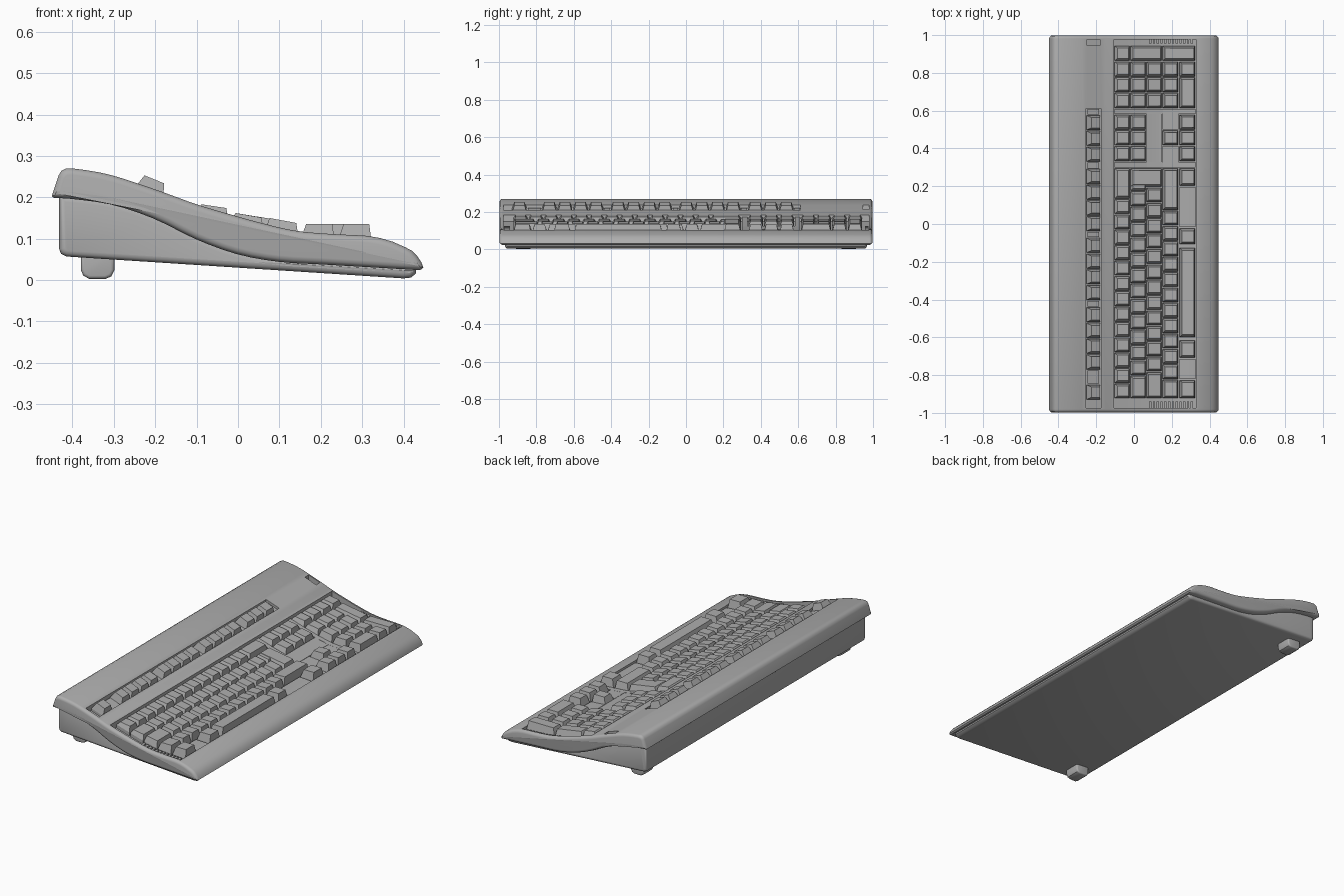
import bpy, bmesh, math

if "Cube" in bpy.data.objects:
    bpy.data.objects.remove(bpy.data.objects["Cube"])

mat = bpy.data.materials.new("warm_grey_plastic")
mat.diffuse_color = (0.42, 0.42, 0.42, 1)
mat.use_nodes = True
mat.node_tree.nodes["Principled BSDF"].inputs["Base Color"].default_value = mat.diffuse_color

TOP = [(-0.41, .271), (-.35, .263), (-.30, .252), (-.25, .236), (-.18, .212), (-.10, .183), (-.03, .162),
       (.06, .137), (.14, .119), (.23, .111), (.32, .106), (.37, .094), (.405, .079)]
LOW = [(-.45, .199), (-.40, .196), (-.30, .181), (-.20, .147), (-.10, .098), (0, .062), (.10, .044),
       (.20, .038), (.44, .024)]


def curve(pts, x):
    """Smooth height of a point list at x."""
    x = min(max(x, pts[0][0]), pts[-1][0])
    n = len(pts)
    i = next(k for k in range(n - 1) if x <= pts[k + 1][0])
    slope = lambda k: ((pts[min(k + 1, n - 1)][1] - pts[max(k - 1, 0)][1])
                       / (pts[min(k + 1, n - 1)][0] - pts[max(k - 1, 0)][0]))
    (xa, za), (xb, zb) = pts[i], pts[i + 1]
    h = xb - xa
    t = (x - xa) / h
    return (za * (2*t**3 - 3*t*t + 1) + zb * (3*t*t - 2*t**3)
            + h * slope(i) * (t**3 - 2*t*t + t) + h * slope(i + 1) * (t**3 - t*t))


def surf(x):
    return curve(TOP, x)


def span(a, b, n):
    return [a + (b - a) * i / n for i in range(n + 1)]


def finish(bm, name, smooth=False):
    bmesh.ops.recalc_face_normals(bm, faces=bm.faces)
    me = bpy.data.meshes.new(name)
    bm.to_mesh(me)
    bm.free()
    ob = bpy.data.objects.new(name, me)
    bpy.context.collection.objects.link(ob)
    me.materials.append(mat)
    if smooth:
        smooth_shade(ob)
    return ob


def smooth_shade(ob):
    bpy.ops.object.select_all(action='DESELECT')
    ob.select_set(True)
    bpy.context.view_layer.objects.active = ob
    bpy.ops.object.shade_smooth_by_angle(angle=math.radians(35))


def prism(bm, pts, y0, y1, bevel=0):
    """Extrude an x-z outline along y, optionally rounding both end rims."""
    a = [bm.verts.new((x, y0, z)) for x, z in pts]
    b = [bm.verts.new((x, y1, z)) for x, z in pts]
    n = len(pts)
    caps = [bm.faces.new(a), bm.faces.new(b[::-1])]
    for i in range(n):
        bm.faces.new((a[i], b[i], b[(i + 1) % n], a[(i + 1) % n]))
    if bevel:
        bmesh.ops.recalc_face_normals(bm, faces=bm.faces)
        rim = [e for f in caps for e in f.edges]
        bmesh.ops.bevel(bm, geom=rim, offset=bevel, segments=3, profile=.5,
                        affect='EDGES', clamp_overlap=False)


def band(x0, x1, lo, hi, n=10):
    """Outline between two height functions."""
    xs = span(x0, x1, n)
    return [(x, lo(x)) for x in xs] + [(x, hi(x)) for x in reversed(xs)]


# Upper shell: wavy profile with rounded nose and rear edge
bm = bmesh.new()
outline = [(x, curve(LOW, x)) for x in span(-.445, .44, 26)]
outline += [(.448, .030), (.443, .043), (.433, .058), (.42, .071)]
outline += [(x, surf(x)) for x in span(.405, -.40, 26)]
outline += [(-.415, .270), (-.427, .264), (-.434, .252), (-.450, .203)]
prism(bm, outline, -.997, .997, .016)
shell = finish(bm, "upper_shell")

# Recesses for the main keys, the function row and the small end slot
for name, x0, x1, y0, y1, depth in (("main_well_cutter", -.105, .327, -.975, .978, .035),
                                    ("function_well_cutter", -.255, -.175, -.975, .612, .03),
                                    ("end_slot_cutter", -.25, -.18, .945, .978, .03)):
    bm = bmesh.new()
    prism(bm, band(x0, x1, lambda x: surf(x) - depth, lambda x: .4), y0, y1)
    cutter = finish(bm, name)
    cutter.hide_render = True
    cutter.hide_viewport = True
    m = shell.modifiers.new(name, 'BOOLEAN')
    m.operation, m.solver, m.object = 'DIFFERENCE', 'EXACT', cutter
bpy.context.view_layer.update()
baked = bpy.data.meshes.new_from_object(shell.evaluated_get(bpy.context.evaluated_depsgraph_get()))
shell.modifiers.clear()
shell.data = baked
for c in [o for o in bpy.data.objects if o.name.endswith("cutter")]:
    bpy.data.objects.remove(c)
smooth_shade(shell)

# Lower case, sloping to the front
bm = bmesh.new()
case = [(-.432, .075), (-.428, .064), (-.415, .057), (.40, .004), (.418, .006), (.43, .016)]
case += [(x, curve(LOW, x) + .006) for x in span(.43, -.432, 24)]
prism(bm, case, -.967, .967, .014)
finish(bm, "lower_case", True)

# Rear feet with rounded bottoms
for s, side in ((-1, "left"), (1, "right")):
    bm = bmesh.new()
    foot = [(-.38, .07), (-.38, .025), (-.374, .011), (-.36, .003), (-.32, .003), (-.306, .009),
            (-.299, .023), (-.299, .07)]
    prism(bm, foot, s * .87 - .045, s * .87 + .045, .008)
    finish(bm, side + "_foot", True)

# Key rows: base x range, then the sloping top as (x, z) back and front
ROWS = [(-.102, -.024, -.088, .183, -.028, .174), (-.018, .061, -.006, .162, .057, .151),
        (.066, .146, .076, .150, .141, .138), (.152, .233, .165, .136, .228, .136),
        (.242, .323, .255, .136, .317, .136), (-.252, -.180, -.226, .253, -.179, .234)]


def key(bm, r0, r1, y0, y1, drop=0):
    """Tapered keycap covering rows r0 to r1 between y0 and y1."""
    x0, _, xa, za, _, _ = ROWS[r0]
    _, x1, _, _, xb, zb = ROWS[r1]
    y0, y1, c = y0 + .003, y1 - .003, .011
    base = [(x0, y0), (x1, y0), (x1, y1), (x0, y1)]
    lo = [bm.verts.new((x, y, surf(x) - .038)) for x, y in base]
    skirt = [bm.verts.new((x, y, surf(x) - .016)) for x, y in base]
    hi = [bm.verts.new((x, y, z - drop)) for x, y, z in
          ((xa, y0 + c, za), (xb, y0 + c, zb), (xb, y1 - c, zb), (xa, y1 - c, za))]
    bm.faces.new(lo[::-1])
    bm.faces.new(hi)
    for p, q in ((lo, skirt), (skirt, hi)):
        for i in range(4):
            j = (i + 1) % 4
            bm.faces.new((p[i], p[j], q[j], q[i]))


# Main typing block: key widths in units for each row
U, Y0 = .0814, -.925
LAYOUT = [[1] * 13 + [2], [1.5] + [1] * 12 + [1.5], [1.75] + [1] * 12, [1.25] + [1] * 11 + [2.75]]
bm = bmesh.new()
for r, widths in enumerate(LAYOUT):
    y = Y0
    for i, w in enumerate(widths):
        key(bm, r, r, y, y + w * U, .002 if (r, i) == (1, 13) else 0)
        y += w * U
key(bm, 1, 2, Y0 + 13.75 * U, Y0 + 15 * U)
for y0, y1 in ((-.925, -.825), (-.71, -.615), (-.60, -.125), (-.11, -.022), (.20, .296)):
    key(bm, 4, 4, y0, y1)
finish(bm, "typing_keys")

# Navigation and arrow keys
V, C0 = .0833, .331
bm = bmesh.new()
for r, cols in ((0, (0, 1, 2)), (1, (0, 1, 2)), (3, (1,)), (4, (0, 1, 2))):
    for c in cols:
        key(bm, r, r, C0 + c * V, C0 + (c + 1) * V)
finish(bm, "navigation_keys")

# Number pad with double-size keys
N0 = .612
bm = bmesh.new()
for c in range(3):
    for r in range(4):
        key(bm, r, r, N0 + c * V, N0 + (c + 1) * V)
key(bm, 4, 4, N0, N0 + 2 * V)
key(bm, 4, 4, N0 + 2 * V, N0 + 3 * V)
for r0, r1 in ((0, 0), (1, 2), (3, 4)):
    key(bm, r0, r1, N0 + 3 * V, N0 + 4 * V)
finish(bm, "number_pad_keys")

# Function row: one single key and four groups
bm = bmesh.new()
for start, count in ((-.932, 1), (-.772, 4), (-.405, 4), (-.040, 4), (.328, 3)):
    for i in range(count):
        key(bm, 5, 5, start + i * V, start + (i + 1) * V)
finish(bm, "function_keys")

# Filler plates between the key groups, following the shell
bm = bmesh.new()
for x0, x1, y0, y1 in ((.066, .148, .30, .608), (.150, .235, .30, .412), (.150, .235, .50, .608),
                       (-.103, .325, .299, .328), (-.103, .325, .583, .61),
                       (.242, .325, -.82, -.715), (.242, .325, -.017, .195),
                       (-.245, -.185, -.845, -.775), (-.245, -.185, -.437, -.407),
                       (-.245, -.185, -.07, -.042), (-.245, -.185, .295, .326), (-.245, -.185, .58, .61)):
    prism(bm, band(x0, x1, lambda x: surf(x) - .04, lambda x: surf(x) - .012, 5), y0, y1)
finish(bm, "filler_plates")

# Small ribs in the gaps at both ends of the main recess
bm = bmesh.new()
for y0, y1 in ((-.974, -.94), (.956, .977)):
    for x in span(.08, .30, 11):
        prism(bm, band(x, x + .012, lambda t: surf(t) - .04, lambda t: surf(t) - .008, 1), y0, y1)
finish(bm, "end_ribs")
